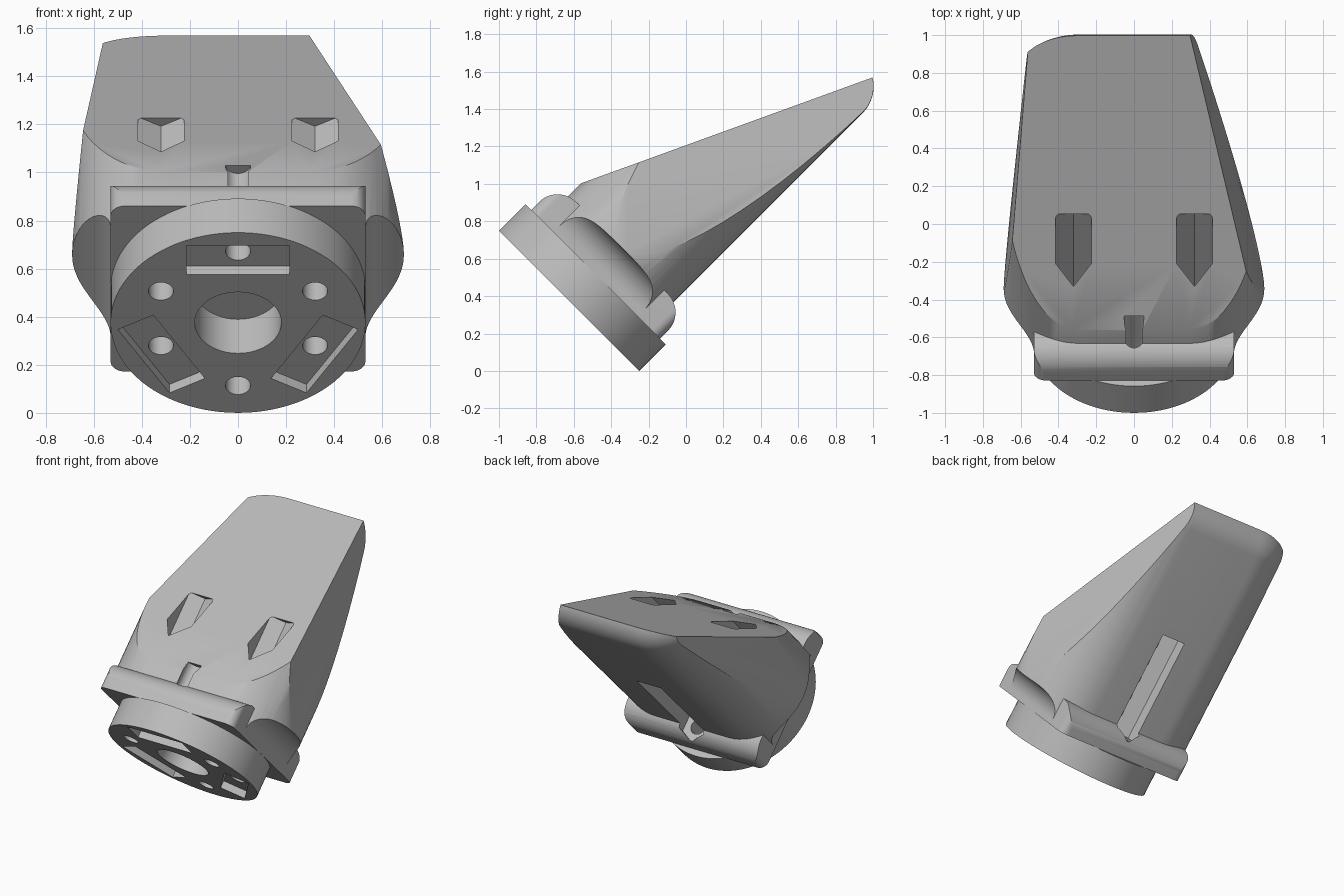
import bpy, bmesh, math
from mathutils import Matrix, Vector

if "Cube" in bpy.data.objects:
    bpy.data.objects.remove(bpy.data.objects["Cube"])

grey = bpy.data.materials.new("light grey")
grey.use_nodes = True
colour = (0.5, 0.5, 0.5, 1)
grey.diffuse_color = colour
grey.node_tree.nodes["Principled BSDF"].inputs["Base Color"].default_value = colour

# Parts are built along a local z axis (local -y is the upper side), then tilted
TILT = Matrix.Translation((0, -0.625, 0.375)) @ Matrix.Rotation(math.radians(-45), 4, "X")


def finish(bm, name):
    bmesh.ops.recalc_face_normals(bm, faces=bm.faces)
    mesh = bpy.data.meshes.new(name)
    bm.to_mesh(mesh)
    bm.free()
    mesh.materials.append(grey)
    obj = bpy.data.objects.new(name, mesh)
    bpy.context.collection.objects.link(obj)
    return obj


def loft(name, rings, cuts=()):
    """Skin a stack of rings, cap it, then slice with (point, normal) planes."""
    bm = bmesh.new()
    loops = [[bm.verts.new(p) for p in ring] for ring in rings]
    n = len(loops[0])
    for a, b in zip(loops, loops[1:]):
        for i in range(n):
            j = (i + 1) % n
            bm.faces.new((a[i], a[j], b[j], b[i]))
    bm.faces.new(loops[0])
    bm.faces.new(loops[-1])
    bmesh.ops.recalc_face_normals(bm, faces=bm.faces)
    for point, normal in cuts:
        geom = bm.verts[:] + bm.edges[:] + bm.faces[:]
        bmesh.ops.bisect_plane(bm, geom=geom, plane_co=point, plane_no=Vector(normal).normalized(),
                               clear_outer=True)
        rim = [e for e in bm.edges if e.is_boundary]
        bmesh.ops.edgeloop_fill(bm, edges=rim)
    return finish(bm, name)


def prism(name, points, low, high, axis="z"):
    """Extrude an outline along z, or an (x,z) / (y,z) outline along y / x."""
    place = {"z": lambda a, b, h: (a, b, h),
             "y": lambda a, b, h: (a, h, b),
             "x": lambda a, b, h: (h, a, b)}[axis]
    return loft(name, [[place(a, b, h) for a, b in points] for h in (low, high)])


def arc(cx, cy, r, start, end, steps):
    return [(cx + r * math.cos(t), cy + r * math.sin(t))
            for t in (math.radians(start + (end - start) * i / steps) for i in range(steps + 1))]


def circle(cx, cy, r, sides=32, start=90):
    return arc(cx, cy, r, start, start + 360, sides)[:-1]


def rounded_rect(hx, hy, r):
    return [p for sx, sy, a in ((1, 1, 0), (-1, 1, 90), (-1, -1, 180), (1, -1, 270))
            for p in arc(sx * (hx - r), sy * (hy - r), r, a, a + 90, 8)]


def boolean(obj, tools, operation="DIFFERENCE"):
    bpy.context.view_layer.objects.active = obj
    for tool in tools:
        mod = obj.modifiers.new("cut", "BOOLEAN")
        mod.operation, mod.solver, mod.object = operation, "EXACT", tool
        bpy.ops.object.modifier_apply(modifier=mod.name)


# Wedge body: stadium section, rounded far edge, sliced by one sloped and two side planes
def stadium(inset, z):
    r = 0.4 - inset
    outline = arc(0.29, 0, r, -90, 90, 32) + arc(-0.29, 0, r, 90, 270, 32)
    return [(x, y, z) for x, y in outline]


END, FILLET = 2.02, 0.2
rings = [stadium(0, 0.22)]
for i in range(15):
    t = math.radians(6 * i)
    rings.append(stadium(FILLET * (1 - math.cos(t)), END - FILLET + FILLET * math.sin(t)))
body = loft("wedge_body", rings, [
    ((0, -0.403, 0.48), (0, -1.514, 0.707)),
    ((0.69, 0, 0.4), (1, 0, 0.247)),
    ((-0.69, 0, 0.405), (-1, 0, 0.085)),
])

# Flange: square plate with rounded corners and rounded back edges
flange = prism("flange", [(-0.487, 0.2), (0.487, 0.2)] + arc(0.347, 0.26, 0.14, 0, 90, 12)
               + arc(-0.347, 0.26, 0.14, 90, 180, 12), -0.53, 0.53, "x")
corner_tool = prism("corner_helper", rounded_rect(0.53, 0.487, 0.06), 0, 0.6)
boolean(flange, [corner_tool], "INTERSECT")

# Mounting disc
disc = prism("mounting_disc", circle(0, 0, 0.53, 96), 0, 0.2)

# Scoops on both sides of the body next to the flange
scoops = []
for side in (1, -1):
    outline = [(0.53, 0.1)] + arc(0.69, 0.24, 0.16, 180, 90, 16) + [(0.9, 0.4), (0.9, 0.1)]
    scoops.append(prism("scoop_cutter", [(side * x, z) for x, z in outline], -0.7, 0.7, "y"))

# Bolt holes, with alternating nut pockets in the body and bar slots in the disc
bolts, pockets, slots = [], [], []
for k in range(6):
    a = math.radians(60 * k)
    x, y = 0.37 * math.sin(a), -0.37 * math.cos(a)
    bolts.append(prism("bolt_cutter", circle(x, y, 0.052), -0.1, 0.56))
    if k % 2:
        low = 0.32 if k == 3 else 0.5
        pockets.append(prism("pocket_cutter", circle(x, y, 0.11, 6), low, 1.08))
    else:
        turn = Matrix.Rotation(a, 2)
        bar = [turn @ Vector(p) for p in ((-0.215, -0.453), (0.215, -0.453),
                                          (0.215, -0.283), (-0.215, -0.283))]
        slots.append(prism("slot_cutter", bar, -0.1, 0.05))
bore = prism("bore_cutter", circle(0, 0, 0.18, 48), -0.1, 0.3)

boolean(body, scoops + bolts + pockets)
boolean(flange, bolts + pockets)
boolean(disc, [bore] + slots + bolts)
for tool in scoops + bolts + pockets + slots + [bore, corner_tool]:
    bpy.data.objects.remove(tool)

# Tilt into place and smooth the curved faces
for obj in (body, flange, disc):
    obj.data.transform(TILT)
    bpy.ops.object.select_all(action="DESELECT")
    obj.select_set(True)
    bpy.context.view_layer.objects.active = obj
    bpy.ops.object.shade_smooth_by_angle(angle=math.radians(30))
